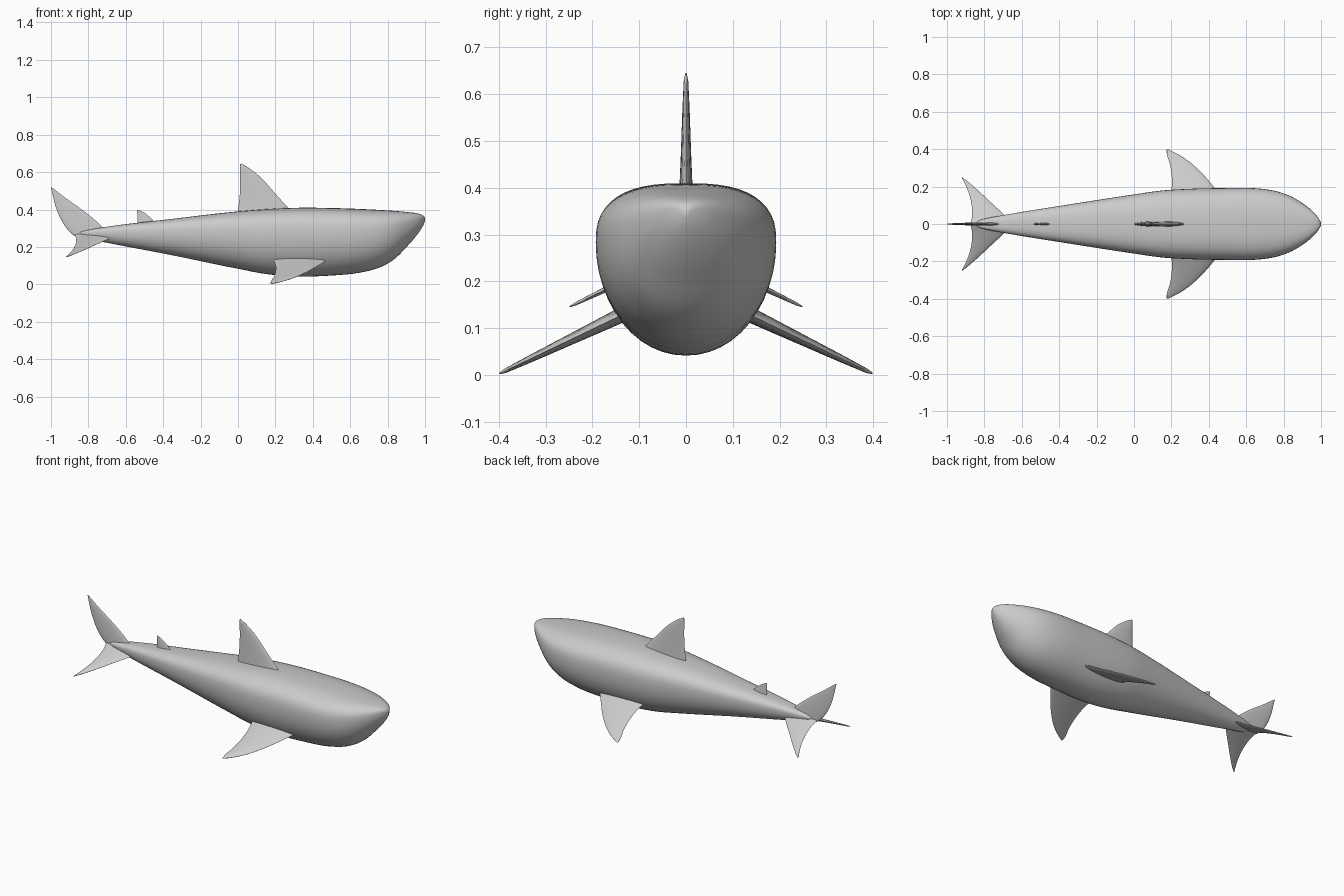
import bpy, bmesh
from math import cos, sin, pi, copysign
from mathutils import Vector

if "Cube" in bpy.data.objects:
    bpy.data.objects.remove(bpy.data.objects["Cube"])


def finish(bm, name, mirror=False):
    bmesh.ops.recalc_face_normals(bm, faces=bm.faces)
    me = bpy.data.meshes.new(name)
    bm.to_mesh(me)
    bm.free()
    ob = bpy.data.objects.new(name, me)
    bpy.context.collection.objects.link(ob)
    if mirror:
        m = ob.modifiers.new("mirror", 'MIRROR')
        m.use_axis = (False, True, False)
    bpy.ops.object.select_all(action='DESELECT')
    ob.select_set(True)
    bpy.context.view_layer.objects.active = ob
    bpy.ops.object.shade_smooth_by_angle(angle=0.9)
    return ob


def smooth(pts, steps):
    """Hermite curve through points; tangents follow the first coordinate's spacing."""
    pts = [Vector(p) for p in pts]
    n = len(pts)
    gap = [(pts[i + 1] - pts[i]).length for i in range(n - 1)]
    slope = [(pts[i + 1] - pts[i]) / gap[i] for i in range(n - 1)]
    tan = [slope[0]] + [(slope[i - 1] * gap[i] + slope[i] * gap[i - 1]) / (gap[i - 1] + gap[i])
                        for i in range(1, n - 1)] + [slope[-1]]
    out = []
    for i in range(n - 1):
        for k in range(steps):
            t = k / steps
            out.append(pts[i] * (2*t**3 - 3*t**2 + 1) + tan[i] * gap[i] * (t**3 - 2*t**2 + t)
                       + pts[i + 1] * (3*t**2 - 2*t**3) + tan[i + 1] * gap[i] * (t**3 - t**2))
    return out + [pts[-1]]


def loft(rings, name, mirror=False):
    bm = bmesh.new()
    loops = [[bm.verts.new(p) for p in r] for r in rings]
    n = len(loops[0])
    for a, b in zip(loops, loops[1:]):
        for i in range(n):
            j = (i + 1) % n
            bm.faces.new((a[i], a[j], b[j], b[i]))
    bm.faces.new(loops[0])
    bm.faces.new(loops[-1])
    return finish(bm, name, mirror)


# Body: x, top z, bottom z, half width
stations = [
    (-0.845, 0.279, 0.262, 0.008), (-0.83, 0.284, 0.254, 0.018), (-0.78, 0.295, 0.238, 0.032),
    (-0.70, 0.308, 0.222, 0.047), (-0.35, 0.350, 0.155, 0.104), (0.0, 0.390, 0.083, 0.158),
    (0.15, 0.402, 0.055, 0.179), (0.30, 0.409, 0.042, 0.188), (0.50, 0.408, 0.047, 0.192),
    (0.65, 0.403, 0.062, 0.191), (0.75, 0.398, 0.087, 0.178), (0.83, 0.393, 0.130, 0.152),
    (0.90, 0.387, 0.198, 0.112), (0.95, 0.381, 0.255, 0.073), (0.98, 0.373, 0.297, 0.041),
    (0.994, 0.364, 0.323, 0.019), (1.0, 0.353, 0.340, 0.006)]


def body_ring(s, n=48):
    x, top, bot, w = s
    mid = bot + 0.65 * (top - bot)
    ring = []
    for i in range(n):
        c, d = cos(2 * pi * i / n), sin(2 * pi * i / n)
        e = 2 / 2.7 if d > 0 else 2 / 2.05
        h = top - mid if d > 0 else mid - bot
        ring.append((x, w * copysign(abs(c)**e, c), mid + h * copysign(abs(d)**e, d)))
    return ring


loft([body_ring(s) for s in smooth(stations, 4)], "body")


# Fins: leading and trailing edges, lens-shaped sections thinning to the tip
def fin(name, lead, trail, normal, thick, mirror=False, n=20):
    normal = Vector(normal).normalized()
    L, T = smooth(lead, 6), smooth(trail, 6)
    rings = []
    for k, (a, b) in enumerate(zip(L, T)):
        th = thick * (1 - 0.9 * k / (len(L) - 1))
        rings.append([(a + b) / 2 + (a - b) / 2 * cos(2 * pi * i / n)
                      + normal * th * sin(2 * pi * i / n) for i in range(n)])
    return loft(rings, name, mirror)


def upright(pts):
    return [(x, 0, z) for x, z in pts]


def drooped(pts, z0, slope):
    return [(x, y, z0 - slope * y) for x, y in pts]


UP = (0, 1, 0)
fin("dorsal_fin",
    upright([(0.32, 0.36), (0.265, 0.413), (0.195, 0.49), (0.11, 0.582), (0.04, 0.633), (0.018, 0.645)]),
    upright([(-0.005, 0.35), (0.0, 0.395), (0.008, 0.46), (0.012, 0.55), (0.011, 0.625), (0.012, 0.643)]),
    UP, 0.017)
fin("rear_dorsal_fin",
    upright([(-0.43, 0.32), (-0.46, 0.348), (-0.50, 0.382), (-0.535, 0.399)]),
    upright([(-0.54, 0.31), (-0.538, 0.34), (-0.538, 0.37), (-0.54, 0.397)]),
    UP, 0.008)
fin("tail_fin",
    upright([(-0.69, 0.27), (-0.73, 0.312), (-0.83, 0.396), (-0.92, 0.460), (-0.985, 0.510), (-0.997, 0.519)]),
    upright([(-0.87, 0.255), (-0.895, 0.275), (-0.94, 0.335), (-0.973, 0.410), (-0.995, 0.495), (-1.0, 0.516)]),
    UP, 0.011)

SLOPE = 0.48
fin("tail_fluke",
    drooped([(-0.65, 0.005), (-0.695, 0.05), (-0.77, 0.12), (-0.85, 0.194), (-0.905, 0.240), (-0.918, 0.249)], 0.265, SLOPE),
    drooped([(-0.875, 0.0), (-0.866, 0.04), (-0.868, 0.10), (-0.885, 0.17), (-0.913, 0.232), (-0.921, 0.247)], 0.265, SLOPE),
    (0, SLOPE, 1), 0.012, True)
fin("pectoral_fin",
    drooped([(0.49, 0.12), (0.43, 0.195), (0.36, 0.275), (0.28, 0.345), (0.20, 0.391), (0.182, 0.399)], 0.194, SLOPE),
    drooped([(0.185, 0.12), (0.201, 0.19), (0.202, 0.25), (0.192, 0.32), (0.175, 0.38), (0.175, 0.397)], 0.194, SLOPE),
    (0, SLOPE, 1), 0.017, True)
